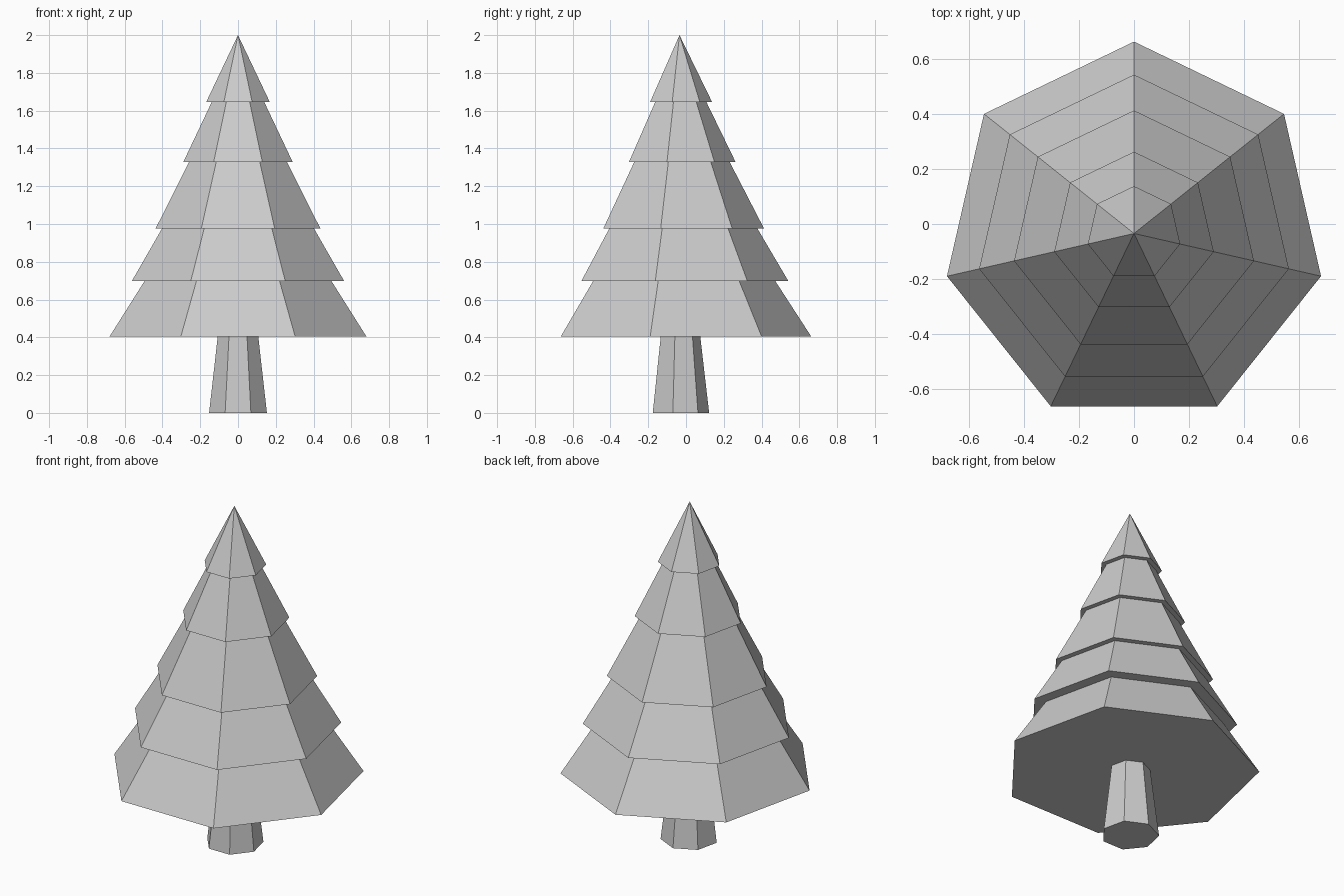
import bpy, bmesh
from math import sin, cos, pi

if "Cube" in bpy.data.objects:
    bpy.data.objects.remove(bpy.data.objects["Cube"])

SIDES = 7
CENTRE_Y = -0.0345


def lathe(name, profile):
    """Seven-sided flat-shaded solid from (radius, z) points, bottom to top."""
    bm = bmesh.new()
    rings = []
    for r, z in profile:
        if r == 0:
            rings.append([bm.verts.new((0, CENTRE_Y, z))] * SIDES)
        else:
            rings.append([bm.verts.new((r * cos(pi / 2 + 2 * pi * i / SIDES),
                                        CENTRE_Y + r * sin(pi / 2 + 2 * pi * i / SIDES), z))
                          for i in range(SIDES)])
    for low, high in zip(rings, rings[1:]):
        for i in range(SIDES):
            j = (i + 1) % SIDES
            corners = [low[i], low[j], high[j], high[i]]
            bm.faces.new(list(dict.fromkeys(corners)))
    # Cap the open ends
    bm.faces.new(rings[0][::-1])
    if profile[-1][0] > 0:
        bm.faces.new(rings[-1])
    bmesh.ops.recalc_face_normals(bm, faces=bm.faces)
    mesh = bpy.data.meshes.new(name)
    bm.to_mesh(mesh)
    bm.free()
    obj = bpy.data.objects.new(name, mesh)
    bpy.context.collection.objects.link(obj)
    return obj


# Tapered trunk
lathe("trunk", [(0.157, 0), (0.11, 0.405)])

# Stepped foliage: each tier is (skirt radius, skirt height, top radius)
tiers = [(0.697, 0.405, 0.508), (0.577, 0.697, 0.412), (0.447, 0.977, 0.266),
         (0.297, 1.328, 0.142), (0.172, 1.647, 0)]
tops = [t[1] for t in tiers[1:]] + [2.0]
profile = []
for (skirt, z, top), z_top in zip(tiers, tops):
    profile += [(skirt, z), (top, z_top)]
lathe("foliage", profile)
